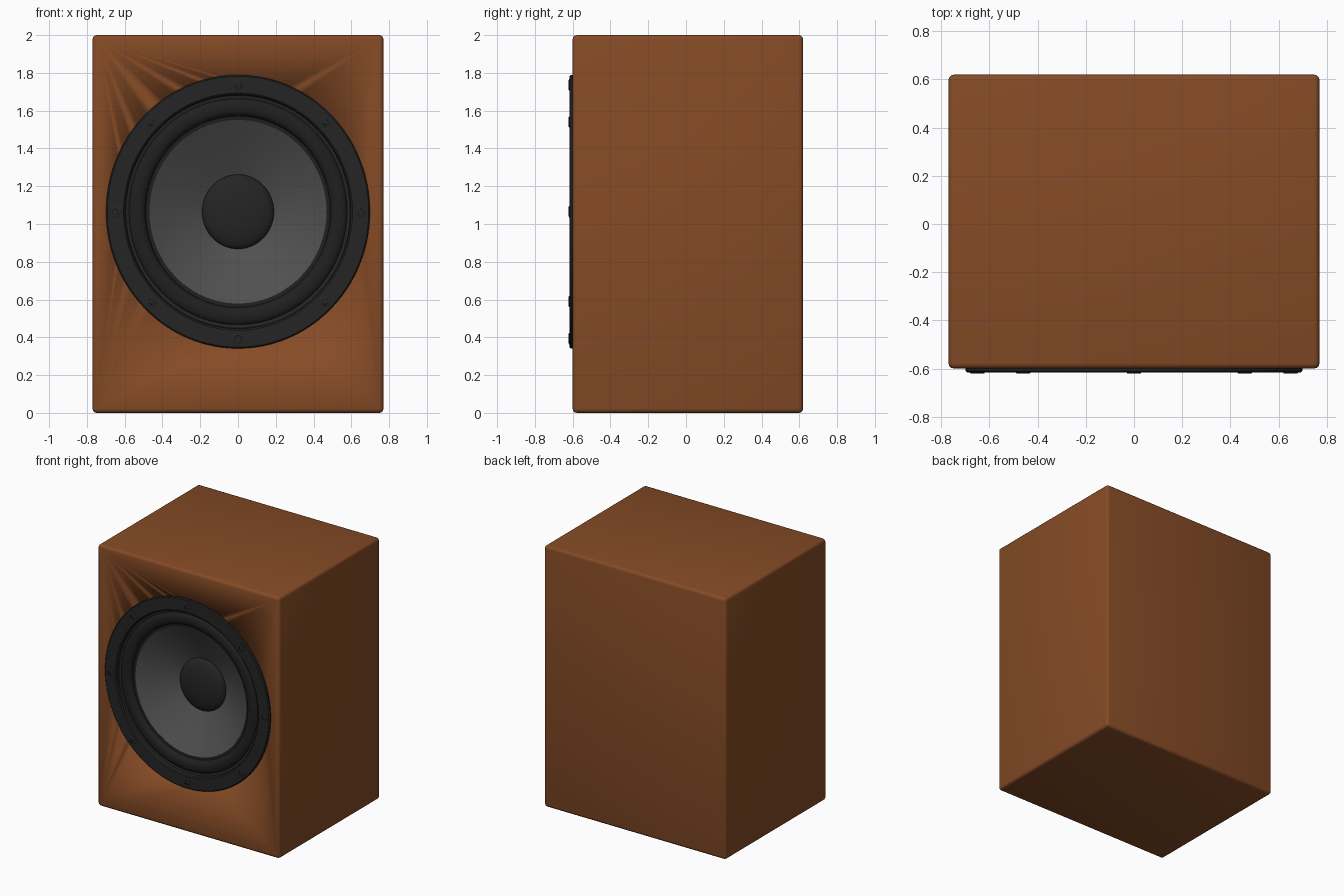
import bpy, bmesh, math
from mathutils import Matrix, Vector

if "Cube" in bpy.data.objects:
    bpy.data.objects.remove(bpy.data.objects["Cube"])

CZ = 1.065        # height of the driver centre
SQUASH = 0.965    # the driver is slightly narrower than tall


def material(name, rgb):
    m = bpy.data.materials.new(name)
    m.diffuse_color = (*rgb, 1)
    m.use_nodes = True
    m.node_tree.nodes["Principled BSDF"].inputs["Base Color"].default_value = m.diffuse_color
    return m


wood = material("brown_wood", (0.235, 0.070, 0.019))
black = material("black_frame", (0.018, 0.018, 0.018))
rubber = material("black_rubber", (0.014, 0.014, 0.014))
grey = material("grey_cone", (0.080, 0.080, 0.082))


def finish(bm, name, mat, angle=35):
    me = bpy.data.meshes.new(name)
    bm.to_mesh(me)
    bm.free()
    ob = bpy.data.objects.new(name, me)
    bpy.context.collection.objects.link(ob)
    me.materials.append(mat)
    bpy.ops.object.select_all(action='DESELECT')
    ob.select_set(True)
    bpy.context.view_layer.objects.active = ob
    bpy.ops.object.shade_smooth_by_angle(angle=math.radians(angle))
    return ob


def lathe(name, profile, mat, cx=0, cz=CZ, squash=SQUASH, n=96, angle=35):
    """Spin (radius, y) points, listed from outside in, about the y direction."""
    bm = bmesh.new()
    rings = []
    for r, y in profile:
        if r == 0:
            rings.append([bm.verts.new((cx, y, cz))] * n)
        else:
            rings.append([bm.verts.new((cx + squash * r * math.cos(2 * math.pi * k / n), y,
                                        cz + r * math.sin(2 * math.pi * k / n))) for k in range(n)])
    for a, b in zip(rings, rings[1:]):
        for k in range(n):
            j = (k + 1) % n
            quad = [a[k], a[j], b[j], b[k]]
            bm.faces.new(list(dict.fromkeys(quad)))
    return finish(bm, name, mat, angle)


# cabinet box with softened edges
bm = bmesh.new()
bmesh.ops.create_cube(bm, size=1, matrix=Matrix.Translation(Vector((0, 0.01, 1)))
                      @ Matrix.Diagonal((1.54, 1.22, 2.0, 1)))
bmesh.ops.bevel(bm, geom=bm.edges[:], offset=0.022, segments=3, profile=0.5, affect='EDGES')
cabinet = finish(bm, "cabinet", wood)

# opening for the driver
cutter = lathe("opening_cutter", [(0, -0.3), (0.66, -0.3), (0.66, -0.8), (0, -0.8)], wood)
cutter.hide_render = True
mod = cabinet.modifiers.new("opening", 'BOOLEAN')
mod.operation = 'DIFFERENCE'
mod.object = cutter
mod.solver = 'EXACT'
bpy.context.view_layer.objects.active = cabinet
bpy.ops.object.modifier_apply(modifier=mod.name)
bpy.data.objects.remove(cutter)

# driver frame, with a step down to the surround
lathe("driver_frame", [(0.724, -0.598), (0.724, -0.610), (0.717, -0.617), (0.628, -0.617),
                       (0.620, -0.610), (0.616, -0.590), (0.598, -0.586)], black)

# half-round rubber surround and its inner lip
roll = [(0.555 + 0.045 * math.cos(t * math.pi / 10), -0.580 - 0.025 * math.sin(t * math.pi / 10))
        for t in range(11)]
lathe("surround", [(0.600, -0.575)] + roll + [(0.506, -0.570), (0.484, -0.568)], rubber)

# cone and dust cap
lathe("cone", [(0.486, -0.569), (0.40, -0.520), (0.30, -0.466), (0.19, -0.412)], grey)
dome = [(0.197 * math.cos(t * math.pi / 16), -0.425 - 0.05 * math.sin(t * math.pi / 16))
        for t in range(8)]
lathe("dust_cap", [(0.197, -0.405)] + dome + [(0, -0.475)], black)

# eight screws with hexagonal sockets
for k in range(8):
    a = k * math.pi / 4
    x, z = 0.65 * math.cos(a), CZ + 0.672 * math.sin(a)
    lathe(f"screw_{k + 1}", [(0.030, -0.615), (0.030, -0.619), (0.026, -0.621), (0.016, -0.621)],
          black, x, z, 1, 24)
    lathe(f"screw_socket_{k + 1}", [(0.0185, -0.621), (0.0165, -0.616), (0, -0.616)],
          rubber, x, z, 1, 6)
